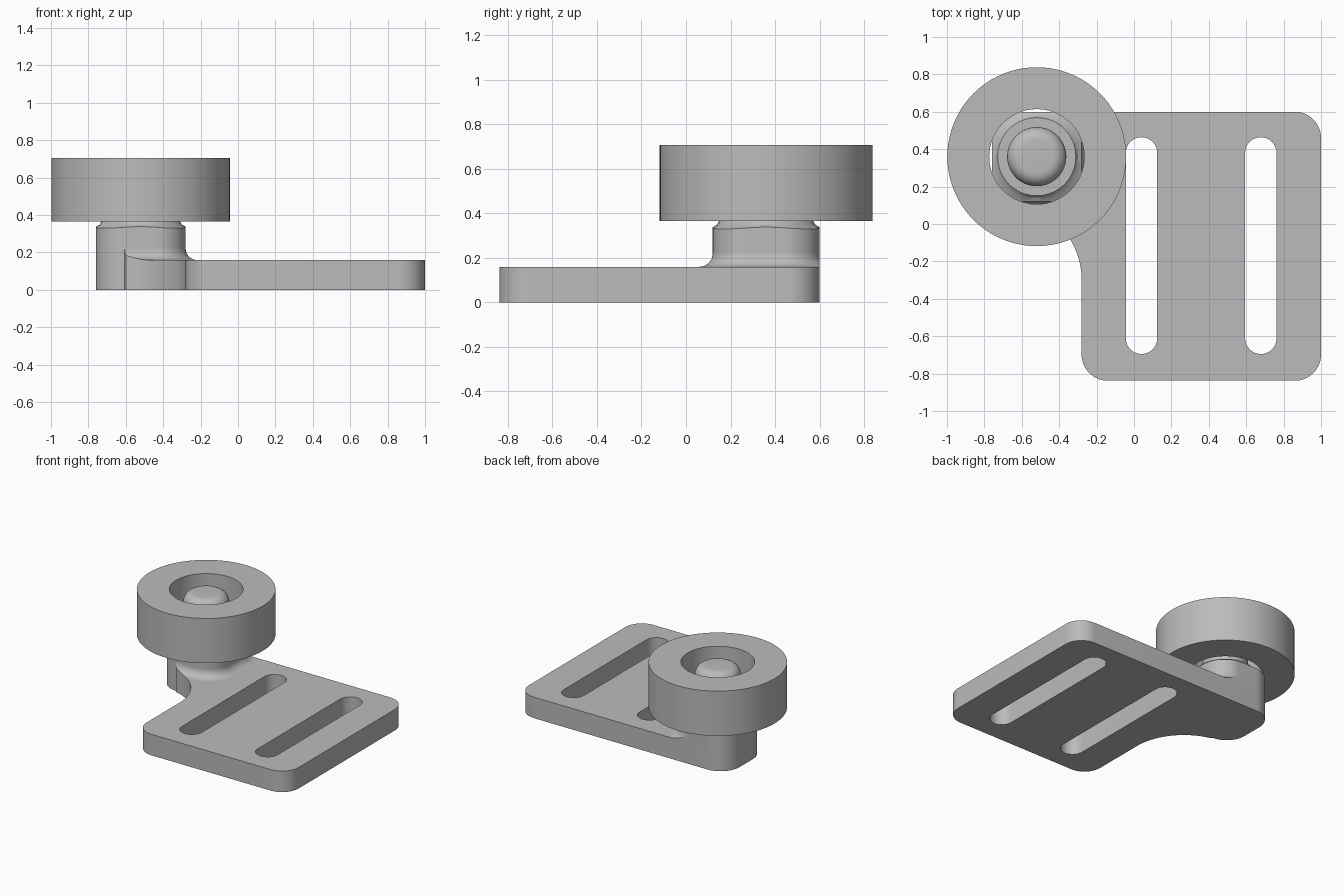
import bpy, bmesh
from math import cos, sin, pi, radians, hypot, atan2, asin

cube = bpy.data.objects.get("Cube")
if cube:
    bpy.data.objects.remove(cube, do_unlink=True)

grey = bpy.data.materials.new("grey")
grey.use_nodes = True
colour = (0.5, 0.5, 0.5, 1)
grey.diffuse_color = colour
grey.node_tree.nodes["Principled BSDF"].inputs["Base Color"].default_value = colour

CX, CY = -0.52, 0.36      # roller axis
HALF, CORNER = 0.24, 0.16  # boss half width and corner radius
THICK = 0.16              # plate thickness


def arc(cx, cy, r, start, end, n=16):
    return [(cx + r * cos(radians(start + (end - start) * i / n)),
             cy + r * sin(radians(start + (end - start) * i / n))) for i in range(n + 1)]


def boss_ring(offset=0.0):
    """Rounded square around the roller axis, grown by offset."""
    c = HALF - CORNER
    ring = []
    for k, (sx, sy) in enumerate([(1, 1), (-1, 1), (-1, -1), (1, -1)]):
        ring += arc(CX + sx * c, CY + sy * c, CORNER + offset, 90 * k, 90 * k + 90)
        # Points along the flat that follows this corner
        nx, ny = (0, sy) if k % 2 == 0 else (sx, 0)
        d = (-sx, 0) if k % 2 == 0 else (0, -sy)
        for t in (0.5, 1.0, 1.5):
            px = c * sx if nx == 0 else nx * c + nx * (CORNER + offset)
            py = c * sy if ny == 0 else ny * c + ny * (CORNER + offset)
            if nx == 0:
                px += d[0] * c * t
            else:
                py += d[1] * c * t
            ring.append((CX + px, CY + py))
    return ring


def loft(name, rings, closed=False):
    """Join equal-length rings; cap the ends, or close into a tube."""
    bm = bmesh.new()
    loops = [[bm.verts.new(p) for p in ring] for ring in rings]
    n = len(loops[0])
    pairs = list(zip(loops, loops[1:]))
    if closed:
        pairs.append((loops[-1], loops[0]))
    for a, b in pairs:
        for i in range(n):
            j = (i + 1) % n
            bm.faces.new((a[i], a[j], b[j], b[i]))
    if not closed:
        bm.faces.new(loops[0][::-1])
        bm.faces.new(loops[-1])
    bmesh.ops.recalc_face_normals(bm, faces=bm.faces)
    mesh = bpy.data.meshes.new(name)
    bm.to_mesh(mesh)
    bm.free()
    obj = bpy.data.objects.new(name, mesh)
    bpy.context.collection.objects.link(obj)
    mesh.materials.append(grey)
    return obj


def level(points, z):
    return [(x, y, z) for x, y in points]


def circle(r, z, n=96):
    return level(arc(CX, CY, r, 0, 360, n)[:-1], z)


def prism(name, points, z0, z1):
    return loft(name, [level(points, z0), level(points, z1)])


def boolean(obj, cutter, operation):
    mod = obj.modifiers.new("cut", "BOOLEAN")
    mod.object, mod.operation, mod.solver = cutter, operation, "EXACT"
    bpy.context.view_layer.objects.active = obj
    bpy.ops.object.modifier_apply(modifier=mod.name)
    bpy.data.objects.remove(cutter, do_unlink=True)


# Plate outline: rounded corners, boss lobe at the back, concave inner edge
R, SWEEP = 0.14, 0.42
inner = CX + HALF
sweep_y = CY - HALF - SWEEP
lobe = HALF - CORNER
outline = (arc(1 - R, -0.838 + R, R, -90, 0)
           + arc(1 - R, 0.6 - R, R, 0, 90)
           + arc(CX - lobe, CY + lobe, CORNER, 90, 180)
           + arc(CX - lobe, CY - lobe, CORNER, 180, 268)
           + arc(inner - SWEEP, sweep_y, SWEEP, 76, 0, 32)
           + arc(inner + R, -0.838 + R, R, 180, 270))

# Plate with two long slots
plate = prism("mounting_plate", outline, 0, THICK)
for x in (0.04, 0.678):
    slot = arc(x, 0.38, 0.084, 0, 180) + arc(x, -0.611, 0.084, 180, 360)
    boolean(plate, prism("slot_cutter", slot, -0.1, 0.3), "DIFFERENCE")

# Boss with a conical shoulder that ends in a round seat
base = boss_ring()
shoulder, mid, seat = [], [], []
for x, y in base:
    r = hypot(x - CX, y - CY)
    ux, uy = (x - CX) / r, (y - CY) / r
    shoulder.append((x, y, 0.338 - 0.25 * (r - HALF)))
    m = 0.209 + 0.35 * (r - 0.209)
    mid.append((CX + ux * m, CY + uy * m, 0.349))
    seat.append((CX + ux * 0.209, CY + uy * 0.209, 0.37))
boss = loft("boss", [level(base, THICK), shoulder, mid, seat])

# Fillet between boss and plate, trimmed to the plate outline
F = 0.06
steps = [i * pi / 16 for i in range(9)]
rings = [level(boss_ring(F), THICK - 0.01)]
rings += [level(boss_ring(F - F * sin(a)), THICK + F - F * cos(a)) for a in steps]
rings.append(level(boss_ring(-0.02), THICK + F))
fillet = loft("boss_fillet", rings)
boolean(fillet, prism("trim", outline, 0.05, 0.3), "INTERSECT")

# Axle pin with a rounded top
E, TOP, PIN = 0.07, 0.685, 0.158
profile = [(PIN, 0.36)]
profile += [(PIN - E + E * cos(a), TOP - E + E * sin(a)) for a in steps]
pin = loft("axle_pin", [circle(r, z) for r, z in profile])

# Roller: a thick plain ring
roller = loft("roller", [circle(0.478, 0.365), circle(0.478, 0.706),
                         circle(0.254, 0.706), circle(0.254, 0.365)], closed=True)

# Smooth shading with sharp edges kept
bpy.ops.object.select_all(action="DESELECT")
for obj in (plate, boss, fillet, pin, roller):
    obj.select_set(True)
bpy.context.view_layer.objects.active = plate
bpy.ops.object.shade_smooth_by_angle(angle=radians(30))
bpy.ops.object.select_all(action="DESELECT")
